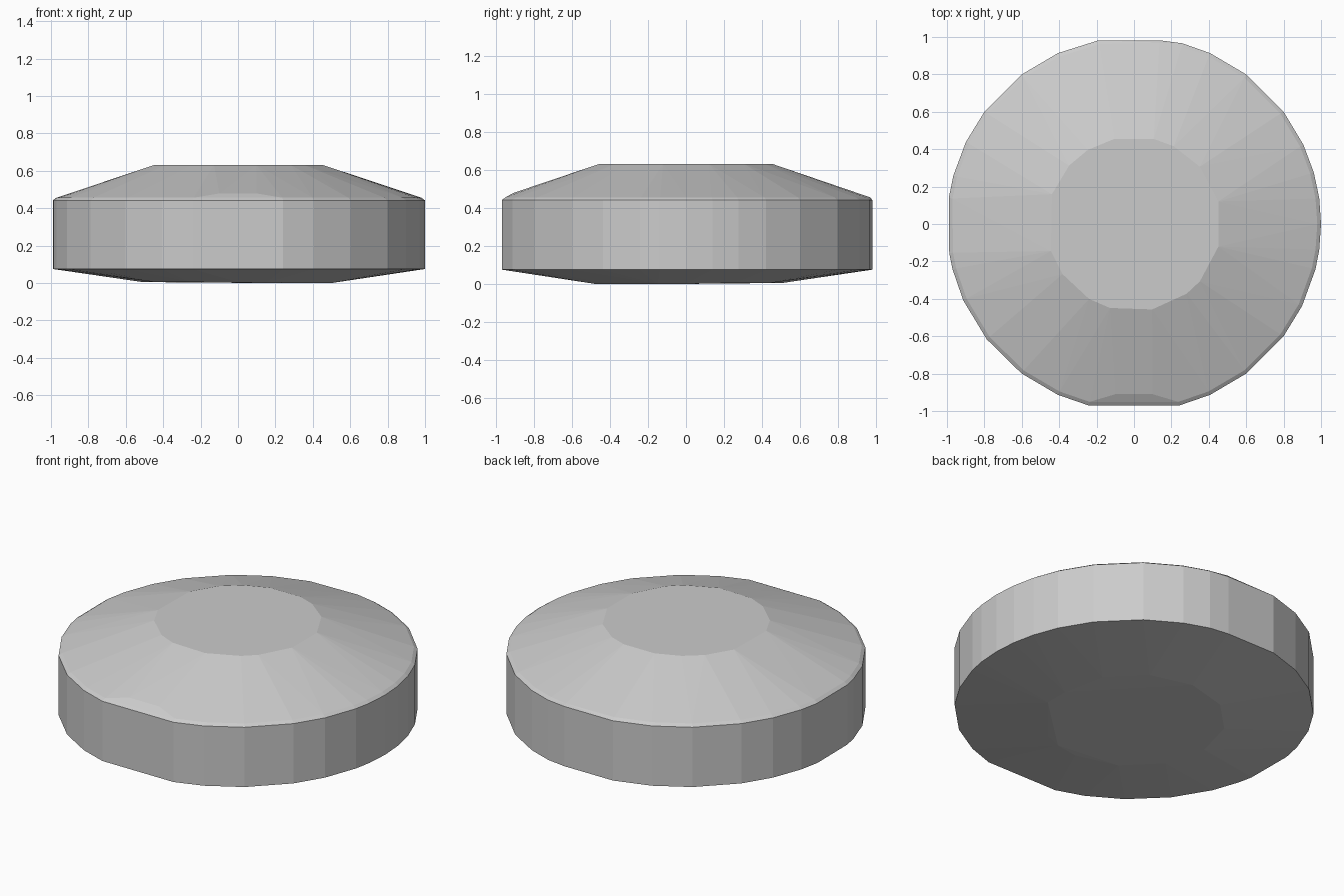
import bpy, bmesh
from math import cos, sin, radians

if "Cube" in bpy.data.objects:
    bpy.data.objects.remove(bpy.data.objects["Cube"])


def ring(angles, radius, z, ymax=9.0):
    """Points on a circle, flattened at the front and back."""
    return [(radius * cos(radians(a)), max(-ymax, min(ymax, radius * sin(radians(a)))), z)
            for a in angles]


# Uneven facets of the rim (degrees from +x), and of the small flat top and base
rim = [0, 8, 16, 25, 37, 53, 66, 75, 82, 101, 114, 127, 143, 154, 165, 172,
       189, 194, 204, 218, 233, 246, 256, 284, 294, 307, 323, 334, 346, 352]
top = [15, 41, 63, 77, 103, 122, 138, 160, 198, 215, 239, 254, 282, 307, 319, 345]
base = [0, 30, 60, 90, 120, 150, 180, 210, 240, 270, 300, 330]

points = ring(base, 0.51, 0.005)                      # flat underside
points += [(0.5, 0.0, 0.0), (0.5, -0.15, 0.0), (0.15, -0.48, 0.0)]
points += ring(rim, 1.0, 0.075, 0.982)                # lower edge of the wall
points += ring(rim, 1.0, 0.442, 0.982)                # upper edge of the wall
points += ring(rim, 0.98, 0.456, 0.97)                # start of the sloping top
points += [(-0.1, -0.91, 0.479), (0.1, -0.91, 0.479)]  # small front bevel
points += ring(top, 0.467, 0.632)                     # flat top

# Wrap the sections in one closed faceted body
bm = bmesh.new()
for p in points:
    bm.verts.new(p)
result = bmesh.ops.convex_hull(bm, input=bm.verts[:])
loose = [v for v in bm.verts if not v.link_faces]
bmesh.ops.delete(bm, geom=loose, context='VERTS')
bmesh.ops.dissolve_limit(bm, angle_limit=radians(0.5), verts=bm.verts[:], edges=bm.edges[:])
bmesh.ops.recalc_face_normals(bm, faces=bm.faces[:])

mesh = bpy.data.meshes.new("faceted_disc")
bm.to_mesh(mesh)
bm.free()
disc = bpy.data.objects.new("faceted_disc", mesh)
bpy.context.collection.objects.link(disc)
